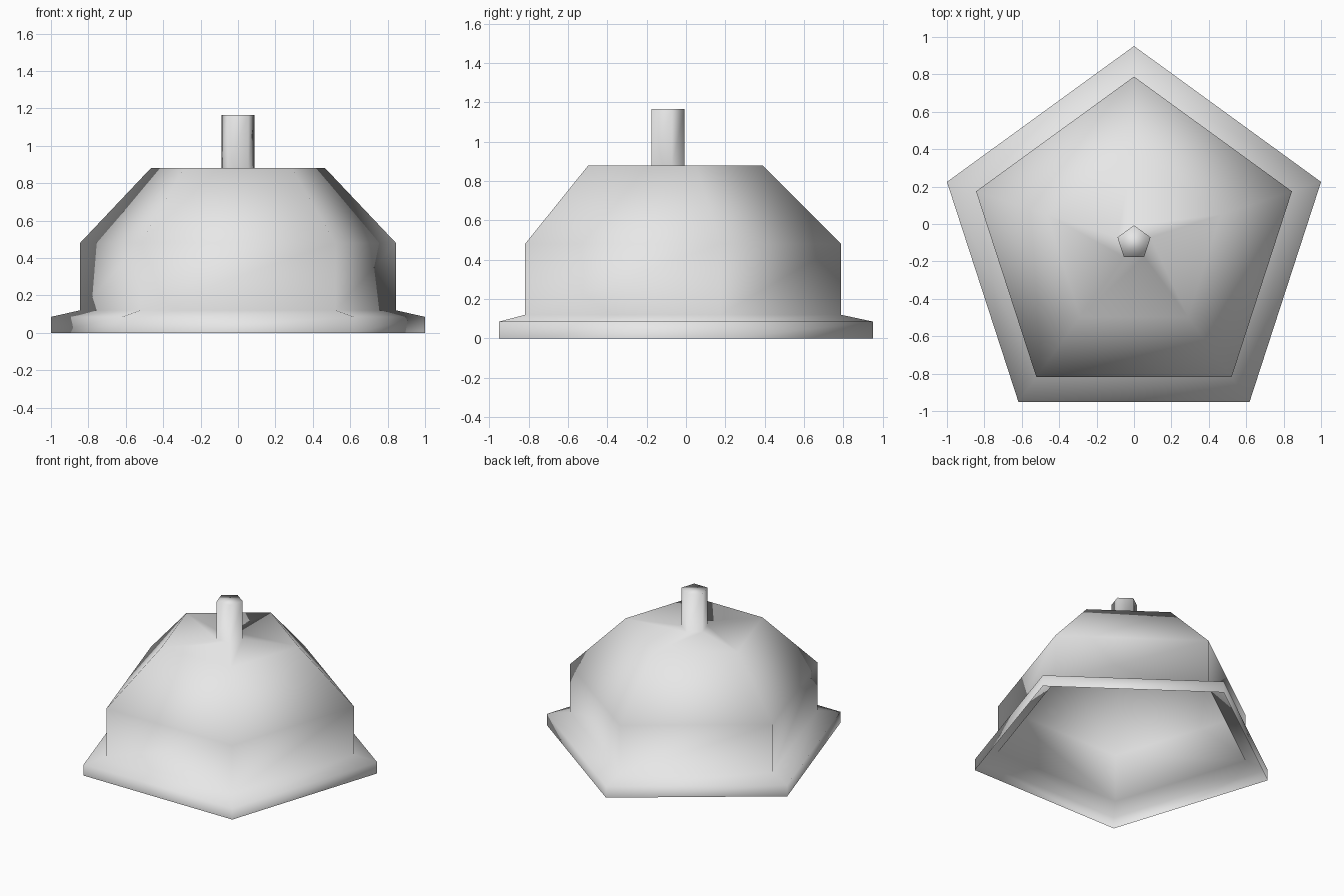
import bpy
import bmesh
from math import cos, sin, pi

SIDES = 5
CENTRE_Y = -0.10

cube = bpy.data.objects.get("Cube")
if cube:
    bpy.data.objects.remove(cube, do_unlink=True)

# One plain grey finish
grey = bpy.data.materials.new("light_grey")
grey.use_nodes = True
colour = (0.8, 0.8, 0.8, 1.0)
grey.diffuse_color = colour
grey.node_tree.nodes["Principled BSDF"].inputs["Base Color"].default_value = colour


def lathe(name, profile, material):
    """Turn a (radius, height) profile into an open-bottomed smooth shell."""
    bm = bmesh.new()
    rings = []
    for radius, z in profile:
        angles = [pi / 2 + 2 * pi * i / SIDES for i in range(SIDES)]
        rings.append([bm.verts.new((radius * cos(a), radius * sin(a), z))
                      for a in angles])
    for low, high in zip(rings, rings[1:]):
        for i in range(SIDES):
            j = (i + 1) % SIDES
            bm.faces.new((low[i], low[j], high[j], high[i]))
    bm.faces.new(rings[-1])
    for face in bm.faces:
        face.smooth = True
    mesh = bpy.data.meshes.new(name)
    bm.to_mesh(mesh)
    bm.free()
    mesh.materials.append(material)
    obj = bpy.data.objects.new(name, mesh)
    obj.location.y = CENTRE_Y
    bpy.context.collection.objects.link(obj)
    return obj


# Flange, straight wall, sloped shoulder, flat crown and stem in one sheet
profile = [
    (1.0515, 0.0), (1.0515, 0.085),
    (0.888, 0.12), (0.888, 0.48),
    (0.49, 0.88),
    (0.093, 0.88), (0.093, 1.165),
]
lathe("domed_cover", profile, grey)
